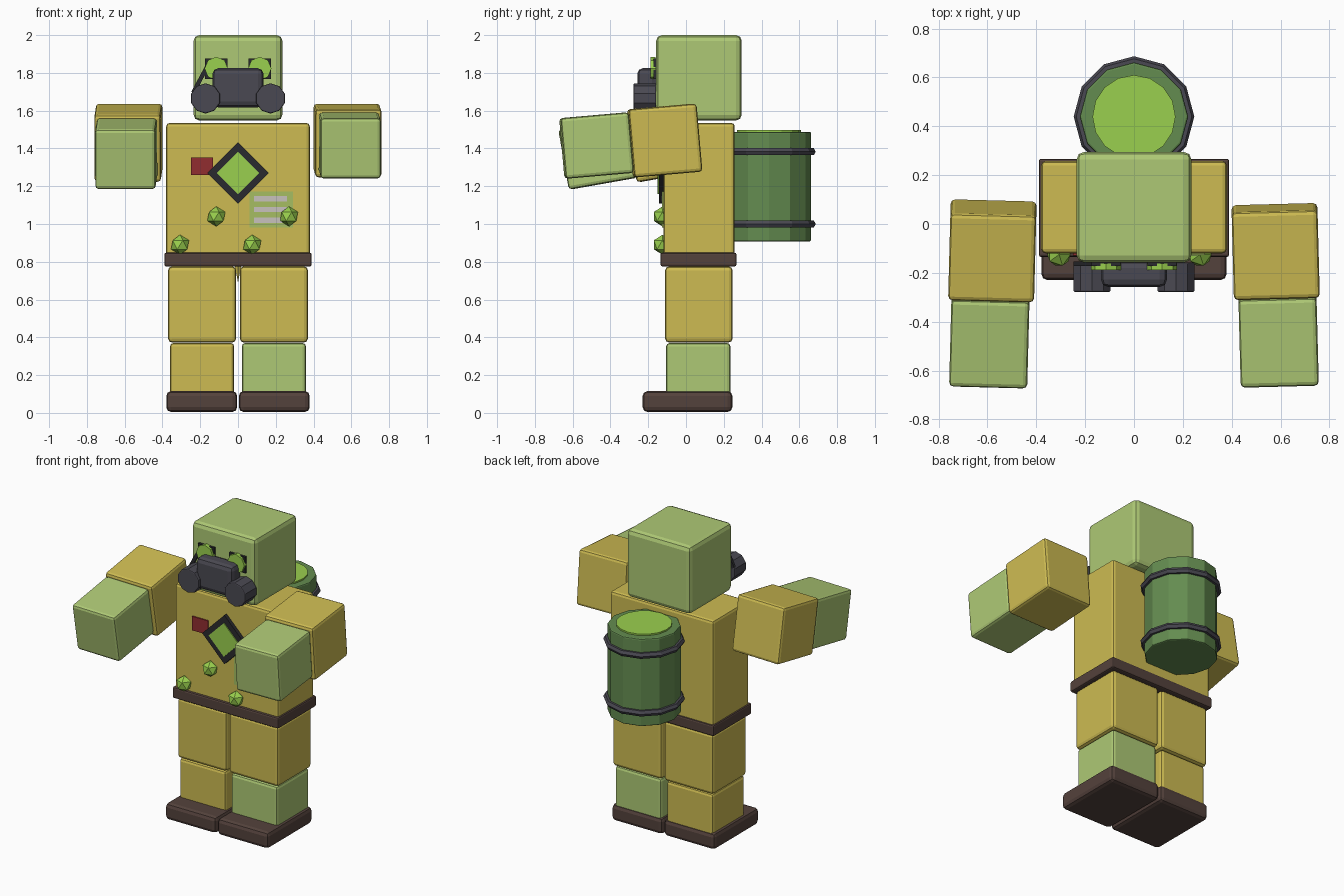
import bpy, bmesh, math
from mathutils import Matrix, Euler

if "Cube" in bpy.data.objects:
    bpy.data.objects.remove(bpy.data.objects["Cube"])


def material(name, rgb):
    m = bpy.data.materials.new(name)
    lin = [((c / 255 + 0.055) / 1.055) ** 2.4 for c in rgb]
    m.diffuse_color = (*lin, 1)
    m.use_nodes = True
    m.node_tree.nodes["Principled BSDF"].inputs["Base Color"].default_value = m.diffuse_color
    return m


GREEN = material("pale_green_skin", (174, 201, 117))
YELLOW = material("mustard_suit", (205, 187, 82))
TANK = material("tank_green", (100, 140, 80))
LIME = material("lime_glow", (154, 208, 78))
BROWN = material("dark_brown", (84, 66, 60))
GREY = material("mask_grey", (74, 73, 82))
BLACK = material("black", (42, 42, 46))
RED = material("patch_red", (145, 45, 48))
LABEL = material("label_green", (166, 190, 98))
PALE = material("label_stripe", (200, 194, 190))


def finish(name, bm, mat, loc, rot=(0, 0, 0)):
    bm.normal_update()
    me = bpy.data.meshes.new(name)
    bm.to_mesh(me)
    bm.free()
    me.materials.append(mat)
    ob = bpy.data.objects.new(name, me)
    ob.location = loc
    ob.rotation_euler = [math.radians(a) for a in rot]
    bpy.context.collection.objects.link(ob)
    return ob


def bevel(bm, width, edges=None):
    bmesh.ops.bevel(bm, geom=edges or bm.edges[:], offset=width, segments=2,
                    profile=0.5, affect='EDGES')


def box(name, mat, loc, size, rot=(0, 0, 0), round_by=0.0):
    bm = bmesh.new()
    bmesh.ops.create_cube(bm, size=1, matrix=Matrix.Diagonal((*size, 1)))
    if round_by:
        bevel(bm, round_by)
    return finish(name, bm, mat, loc, rot)


def span(name, mat, x, y, z, round_by=0.0):
    """Box given by its limits on each axis."""
    loc = [(a + b) / 2 for a, b in (x, y, z)]
    return box(name, mat, loc, [b - a for a, b in (x, y, z)], round_by=round_by)


def cylinder(name, mat, loc, r, depth, sides, rot=(0, 0, 0), round_by=0.0, r2=None):
    bm = bmesh.new()
    bmesh.ops.create_cone(bm, cap_ends=True, segments=sides, radius1=r,
                          radius2=r if r2 is None else r2, depth=depth)
    if round_by:
        rims = [e for e in bm.edges if abs(e.verts[0].co.z - e.verts[1].co.z) < 1e-4]
        bevel(bm, round_by, rims)
    return finish(name, bm, mat, loc, rot)


# Head, torso and belt
span("head", GREEN, (-0.235, 0.235), (-0.158, 0.295), (1.548, 2.0), 0.03)
span("torso", YELLOW, (-0.38, 0.38), (-0.12, 0.258), (0.8, 1.535), 0.018)
span("belt", BROWN, (-0.39, 0.39), (-0.135, 0.267), (0.775, 0.848), 0.01)
cylinder("crotch_tip", YELLOW, (0, -0.03, 0.735), 0.0, 0.09, 6, r2=0.02)

# Legs and shoes
for side, s, shin in (("left", -1, YELLOW), ("right", 1, GREEN)):
    box(side + "_thigh", YELLOW, (s * 0.19, 0.068, 0.574), (0.36, 0.357, 0.402), round_by=0.02)
    box(side + "_shin", shin, (s * 0.19, 0.065, 0.23), (0.34, 0.34, 0.28), round_by=0.018)
    box(side + "_shoe", BROWN, (s * 0.192, 0.008, 0.06), (0.375, 0.475, 0.11), round_by=0.025)

# Arms reaching forward
for side, s, tilt, z, y in (("left", -1, 10, 1.43, -0.11), ("right", 1, 5, 1.442, -0.113)):
    a = math.radians(tilt)
    rot = (tilt, 0, s * 1.5)
    box(side + "_upper_arm", YELLOW, (s * 0.58, y, z), (0.352, 0.362, 0.362), rot, 0.018)
    reach = 0.362
    box(side + "_forearm", GREEN,
        (s * 0.592, y - reach * math.cos(a), z - 0.0 - reach * math.sin(a) + 0.005),
        (0.32, 0.362, 0.322), rot, 0.018)

# Goggle eyes
for side, s in (("left", -1), ("right", 1)):
    box(side + "_eye_frame", BLACK, (s * 0.115, -0.163, 1.822), (0.118, 0.02, 0.108))
    cylinder(side + "_eye_lens", LIME, (s * 0.115, -0.175, 1.823), 0.062, 0.025, 8, (90, 0, 0))

# Gas mask with two round filters and a strap
span("mask", GREY, (-0.135, 0.135), (-0.258, -0.15), (1.618, 1.825), 0.03)
for side, s in (("left", -1), ("right", 1)):
    cylinder(side + "_filter", GREY, (s * 0.172, -0.218, 1.665), 0.08, 0.12, 10,
             (90, 0, 0), 0.006)
box("mask_strap", BLACK, (-0.2, -0.163, 1.765), (0.022, 0.018, 0.16), (0, 28, 0))

# Chest emblem: a framed diamond
box("emblem_frame", BLACK, (0, -0.131, 1.27), (0.23, 0.026, 0.23), (0, 45, 0))
box("emblem_center", LIME, (0, -0.146, 1.27), (0.158, 0.008, 0.158), (0, 45, 0))

# Red patch and striped label
span("red_patch", RED, (-0.25, -0.132), (-0.128, -0.119), (1.26, 1.353))
span("label", LABEL, (0.06, 0.29), (-0.126, -0.119), (0.982, 1.173))
for i, (z, x1) in enumerate(((1.134, 0.26), (1.077, 0.26), (1.02, 0.235))):
    span(f"label_stripe_{i + 1}", PALE, (0.085, x1), (-0.13, -0.125), (z - 0.014, z + 0.014))

# Faceted growths on the chest
for i, (x, z) in enumerate(((-0.115, 1.04), (0.27, 1.04), (-0.307, 0.89), (0.075, 0.89))):
    bm = bmesh.new()
    bmesh.ops.create_icosphere(bm, subdivisions=1, radius=0.053)
    finish(f"growth_{i + 1}", bm, LIME, (x, -0.125, z))

# Back tank with two hoops and a glowing lid
TY = 0.44
cylinder("tank", TANK, (0, TY, 1.198), 0.222, 0.58, 12, round_by=0.008)
cylinder("tank_lid", LIME, (0, TY, 1.488), 0.17, 0.02, 16)
for i, z in enumerate((1.0, 1.383)):
    bpy.ops.mesh.primitive_torus_add(major_segments=12, minor_segments=6,
                                     major_radius=0.226, minor_radius=0.021,
                                     location=(0, TY, z))
    hoop = bpy.context.object
    hoop.name = f"tank_hoop_{i + 1}"
    hoop.data.materials.append(GREY)
